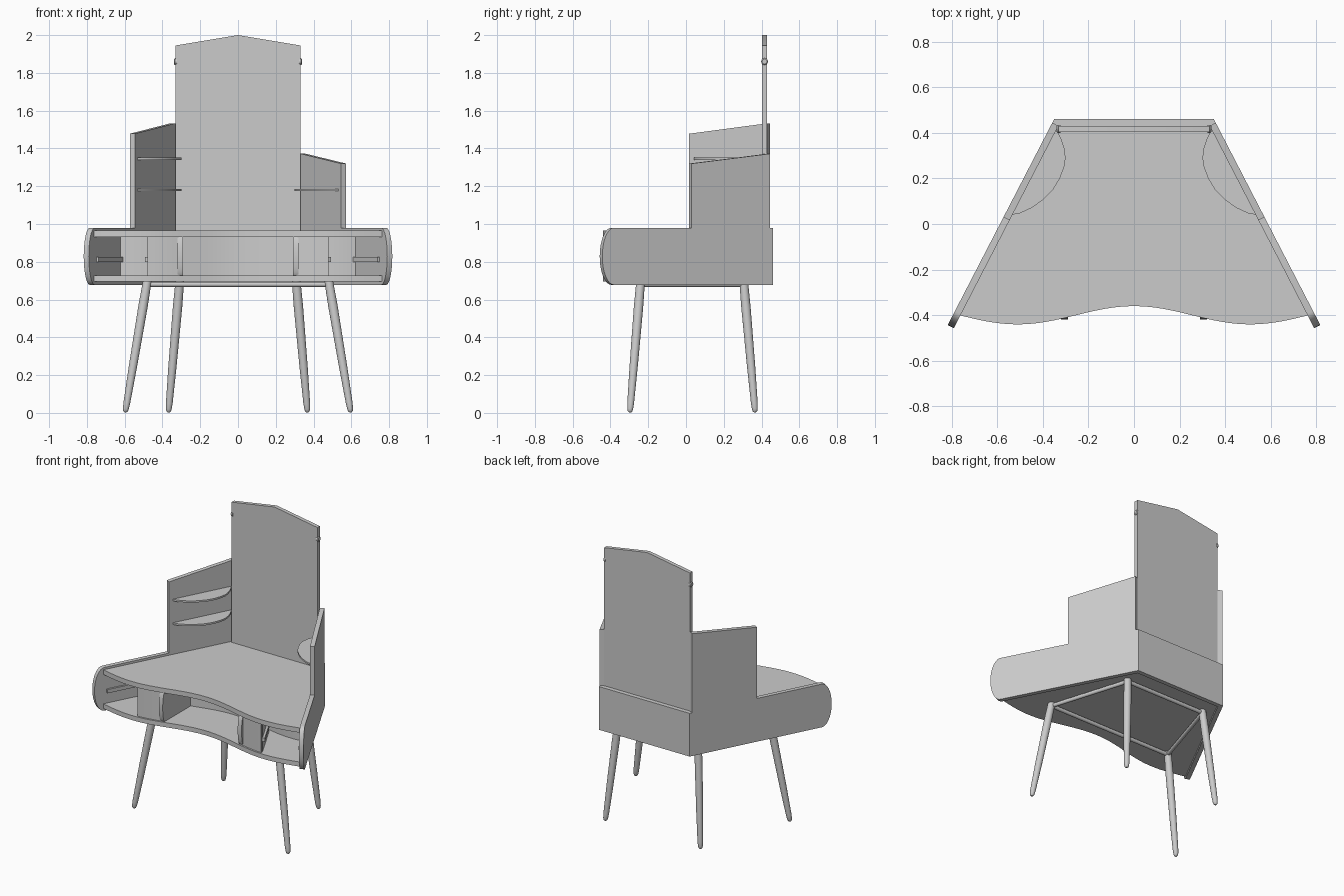
import bpy, bmesh, math
from mathutils import Vector

if "Cube" in bpy.data.objects:
    bpy.data.objects.remove(bpy.data.objects["Cube"])


def finish(name, bm, angle=30):
    bmesh.ops.recalc_face_normals(bm, faces=bm.faces)
    me = bpy.data.meshes.new(name)
    bm.to_mesh(me)
    bm.free()
    ob = bpy.data.objects.new(name, me)
    bpy.context.collection.objects.link(ob)
    bpy.context.view_layer.objects.active = ob
    ob.select_set(True)
    bpy.ops.object.shade_smooth_by_angle(angle=math.radians(angle))
    ob.select_set(False)
    return ob


def prism(name, pts, offset):
    """Solid from a planar 3D outline pushed along an offset vector."""
    bm = bmesh.new()
    f = bm.faces.new([bm.verts.new(p) for p in pts])
    ext = bmesh.ops.extrude_face_region(bm, geom=[f])
    bmesh.ops.translate(bm, vec=offset,
                        verts=[v for v in ext['geom'] if isinstance(v, bmesh.types.BMVert)])
    return finish(name, bm)


def slab(name, xy, z0, z1):
    return prism(name, [(x, y, z0) for x, y in xy], (0, 0, z1 - z0))


def rod(name, a, b, stations, sides=20):
    """Lathe along a line: stations are (fraction, radius)."""
    a, b = Vector(a), Vector(b)
    q = (b - a).to_track_quat('Z', 'Y')
    bm = bmesh.new()
    rings = []
    for t, r in stations:
        c = a.lerp(b, t)
        rings.append([bm.verts.new(c + q @ Vector((r * math.cos(k * math.tau / sides),
                                                   r * math.sin(k * math.tau / sides), 0)))
                      for k in range(sides)])
    for lo, hi in zip(rings, rings[1:]):
        for k in range(sides):
            n = (k + 1) % sides
            bm.faces.new((lo[k], lo[n], hi[n], hi[k]))
    bm.faces.new(rings[0])
    bm.faces.new(rings[-1])
    return finish(name, bm, 40)


def wave(x):
    return -0.40 + 0.04 * math.cos(math.pi * x / 0.51)


def wave_pts(x0, x1, dy=0.0, n=48):
    return [(x, wave(x) + dy) for x in (x0 + (x1 - x0) * i / n for i in range(n + 1))]


def bulge(s0, s1, z0, z1, n=20):
    """Rounded front edge of an upright panel, bottom to top."""
    zm, h = (z0 + z1) / 2, (z1 - z0) / 2
    return [(s0 + (s1 - s0) * math.cos(a), zm + h * math.sin(a))
            for a in (-math.pi / 2 + math.pi * i / n for i in range(n + 1))]


Z0, Z1 = 0.678, 0.98
BACK, L, T = Vector((0.35, 0.46)), 1.017, 0.03

# desk top and bottom boards with a wavy front
for name, z0, z1 in (("desk_top", 0.932, 0.965), ("desk_bottom", 0.695, 0.727)):
    slab(name, wave_pts(-0.77, 0.77) + [(0.335, 0.44), (-0.335, 0.44)], z0, z1)

# back board
slab("back_board", [(-0.348, 0.46), (0.348, 0.46), (0.33, 0.43), (-0.33, 0.43)], Z0, Z1)

# inner wavy back of the drawer spaces
slab("drawer_space_back", wave_pts(-0.63, 0.63, 0.30) + wave_pts(0.63, -0.63, 0.315), 0.72, 0.94)

for side, label, zf, zb, shelves in ((1, "right", 1.32, 1.372, (1.18,)),
                                     (-1, "left", 1.478, 1.533, (1.18, 1.345))):
    u = Vector((side * 0.459, -0.888, 0))
    n = Vector((-side * 0.888, -0.459, 0))
    org = Vector((side * BACK.x, BACK.y, 0))

    def on_side(s, z, t=0.0):
        return org + u * s + n * t + Vector((0, 0, z))

    # side panel with rounded front and raised rear wing
    prof = [(0, Z0)] + bulge(L - 0.07, L, Z0, Z1)
    prof += [(0.484, Z1), (0.484, zf), (0.018, zb), (0.018, Z1), (0, Z1)]
    prism(label + "_side_panel", [on_side(s, z) for s, z in prof], n * T)

    # drawer runner on the side panel
    run = [(0.63, 0.80), (0.93, 0.80), (0.93, 0.826), (0.63, 0.826)]
    prism(label + "_outer_runner", [on_side(s, z, T - 0.002) for s, z in run], n * 0.014)

    # straight divider with bulging front edge
    div = [(-0.07, 0.72)] + [(-s, z) for s, z in bulge(0.39, 0.418, 0.72, 0.94)] + [(-0.07, 0.94)]
    prism(label + "_divider", [(side * 0.29, y, z) for y, z in div], (side * 0.03, 0, 0))

    # slanted drawer wall with its runner, and the filler in front
    p = Vector((side * 0.48, -0.415, 0))
    prism(label + "_slanted_wall", [p + Vector((0, 0, 0.72)), p - u * 0.3 + Vector((0, 0, 0.72)),
                                    p - u * 0.3 + Vector((0, 0, 0.94)), p + Vector((0, 0, 0.94))],
          n * 0.015)
    prism(label + "_inner_runner", [p - u * d + Vector((0, 0, z)) for d, z in
                                    ((0, 0.80), (0.29, 0.80), (0.29, 0.826), (0, 0.826))], n * -0.015)
    slab(label + "_filler", [(side * x, y) for x, y in
                             wave_pts(0.30, 0.478, 0.012, 8) + wave_pts(0.478, 0.30, 0.025, 8)],
         0.72, 0.94)

    # curved corner shelves
    edge = [(0.335, 0.405), (0.318, 0.37), (0.305, 0.33), (0.30, 0.29), (0.306, 0.25),
            (0.325, 0.20), (0.355, 0.15), (0.40, 0.105), (0.45, 0.07), (0.50, 0.047), (0.555, 0.037)]
    for i, z in enumerate(shelves):
        slab(f"{label}_shelf_{i + 1}", [(side * x, y) for x, y in edge] + [(side * 0.35, 0.425)],
             z - 0.006, z + 0.006)

    # mirror pivot
    rod(label + "_mirror_pivot", (side * 0.322, 0.416, 1.86), (side * 0.339, 0.416, 1.86),
        [(0, 0.018), (0.7, 0.018), (1, 0.013)])

    # tapered splayed legs with rounded tips
    leg = [(0, 0.006), (0.008, 0.012), (0.025, 0.0155), (0.07, 0.018), (0.35, 0.022),
           (0.8, 0.025), (1, 0.023)]
    rod(label + "_front_leg", (side * 0.597, -0.297, 0.003), (side * 0.48, -0.24, 0.70), leg)
    rod(label + "_back_leg", (side * 0.368, 0.366, 0.003), (side * 0.308, 0.305, 0.70), leg)
    rod(label + "_leg_rail", (side * 0.48, -0.24, 0.68), (side * 0.31, 0.307, 0.68),
        [(0, 0.013), (1, 0.013)])

# cross rails under the desk
for name, x, y in (("front_leg_rail", 0.48, -0.24), ("back_leg_rail", 0.31, 0.307)):
    rod(name, (-x, y, 0.68), (x, y, 0.68), [(0, 0.013), (1, 0.013)])

# tall mirror with a peaked top
prism("mirror_panel", [(-0.332, 0.403, 0.96), (0.332, 0.403, 0.96), (0.332, 0.403, 1.945),
                       (0, 0.403, 2.0), (-0.332, 0.403, 1.945)], (0, 0.027, 0))
